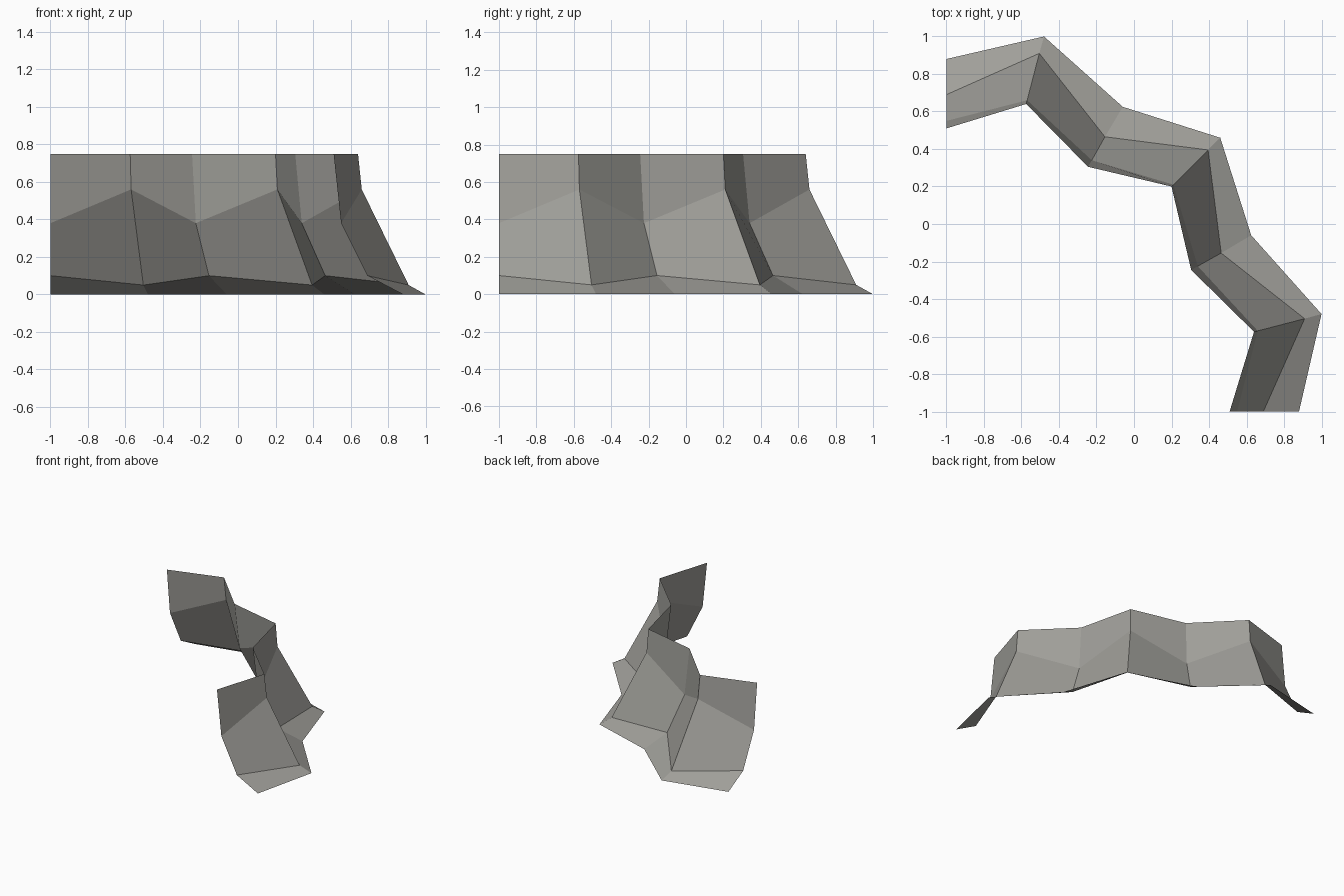
import bpy
import bmesh

cube = bpy.data.objects.get("Cube")
if cube:
    bpy.data.objects.remove(cube, do_unlink=True)

# Grey stone
stone = bpy.data.materials.new("grey_stone")
stone.use_nodes = True
colour = (0.35, 0.345, 0.32, 1.0)
stone.diffuse_color = colour
bsdf = stone.node_tree.nodes["Principled BSDF"]
bsdf.inputs["Base Color"].default_value = colour
bsdf.inputs["Roughness"].default_value = 0.9

# Cliff profiles from the open end to the corner, each listed from foot to rim
valley_heights = (0, 0.10, 0.38, 0.75)
ridge_heights = (0, 0.05, 0.56, 0.75)
half = [
    (valley_heights, [(-1, 0.88), (-1, 0.69), (-1, 0.55), (-1, 0.51)]),
    (ridge_heights, [(-0.48, 1), (-0.505, 0.91), (-0.57, 0.66), (-0.575, 0.64)]),
    (valley_heights, [(-0.06, 0.625), (-0.155, 0.465), (-0.225, 0.34), (-0.245, 0.305)]),
    (ridge_heights, [(0.46, 0.46), (0.395, 0.395), (0.21, 0.21), (0.2, 0.2)]),
]

# The second half repeats the first across the diagonal
profiles = [[(x, y, z) for (x, y), z in zip(points, heights)]
            for heights, points in half]
profiles += [[(y, x, z) for x, y, z in p] for p in reversed(profiles[:-1])]

# Skin the profiles into one open rock face
bm = bmesh.new()
columns = [[bm.verts.new(co) for co in p] for p in profiles]
for a, b in zip(columns, columns[1:]):
    for r in range(len(a) - 1):
        bm.faces.new((a[r], a[r + 1], b[r + 1], b[r]))

mesh = bpy.data.meshes.new("cliff_corner")
bm.to_mesh(mesh)
bm.free()
mesh.materials.append(stone)
cliff = bpy.data.objects.new("cliff_corner", mesh)
bpy.context.collection.objects.link(cliff)
